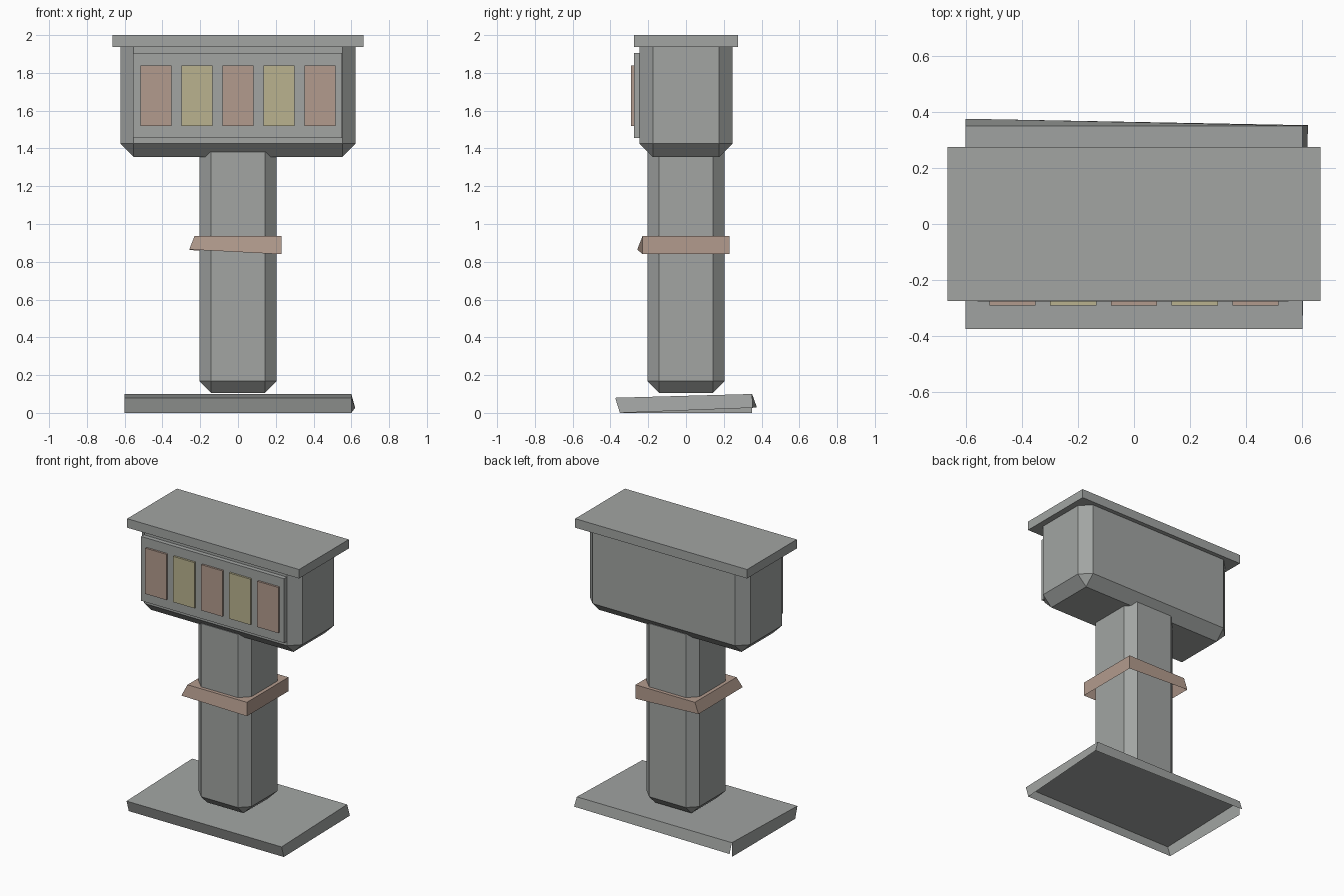
import bpy, bmesh
from mathutils import Vector

old = bpy.data.objects.get("Cube")
if old:
    bpy.data.objects.remove(old, do_unlink=True)


def material(name, r, g, b):
    m = bpy.data.materials.new(name)
    m.use_nodes = True
    m.diffuse_color = (r, g, b, 1)
    m.node_tree.nodes["Principled BSDF"].inputs["Base Color"].default_value = (r, g, b, 1)
    return m


GREY = material("stone grey", 0.36, 0.375, 0.365)
PINK = material("dusty pink", 0.45, 0.33, 0.27)
YELLOW = material("pale yellow", 0.49, 0.45, 0.275)


def finish(bm, name, mat):
    mesh = bpy.data.meshes.new(name)
    bm.to_mesh(mesh)
    bm.free()
    mesh.materials.append(mat)
    obj = bpy.data.objects.new(name, mesh)
    bpy.context.collection.objects.link(obj)
    return obj


def box_bmesh(lo, hi):
    """Box from its lowest to its highest corner."""
    lo, hi = Vector(lo), Vector(hi)
    bm = bmesh.new()
    bmesh.ops.create_cube(bm, size=1)
    for v in bm.verts:
        v.co = (lo + hi) / 2 + v.co * (hi - lo)
    return bm


def box(name, lo, hi, mat):
    return finish(box_bmesh(lo, hi), name, mat)


def chamfered_box(name, lo, hi, cut, mat):
    """Box with every edge cut except those round the top."""
    bm = box_bmesh(lo, hi)
    edges = [e for e in bm.edges if min(v.co.z for v in e.verts) < hi[2] - 0.001]
    bmesh.ops.bevel(bm, geom=edges, offset=cut, segments=1, affect='EDGES')
    return finish(bm, name, mat)


def warped_shell(name, lo, hi, moves, mat, loose_left_end=False):
    """Box open underneath; moves maps corner signs to shifted positions."""
    bm = box_bmesh(lo, hi)
    mid = (Vector(lo) + Vector(hi)) / 2
    bottom = [f for f in bm.faces if f.normal.z < -0.5]
    bmesh.ops.delete(bm, geom=bottom, context='FACES_ONLY')
    if loose_left_end:
        end = [f for f in bm.faces if f.normal.x < -0.5]
        bmesh.ops.split(bm, geom=end)
    corners = {v: tuple(1 if v.co[i] > mid[i] else -1 for i in range(3)) for v in bm.verts}
    for v, key in corners.items():
        # the loose end keeps its square back corner
        on_end = loose_left_end and all(f.normal.x < -0.5 for f in v.link_faces)
        if key in moves and not (on_end and key[1:] == (1, -1)):
            v.co = moves[key]
    return finish(bm, name, mat)


# Foot plate, slightly warped
warped_shell("base_plate", (-0.6, -0.35, 0), (0.6, 0.35, 0.1), {
    (-1, -1, 1): (-0.6, -0.375, 0.08),
    (1, -1, 1): (0.6, -0.375, 0.08),
    (-1, 1, -1): (-0.6, 0.375, 0.03),
    (1, 1, -1): (0.62, 0.352, 0.027),
}, GREY, loose_left_end=True)

# Column and its band
chamfered_box("column", (-0.205, -0.205, 0.105), (0.205, 0.205, 1.38), 0.063, GREY)
warped_shell("column_band", (-0.23, -0.23, 0.84), (0.23, 0.23, 0.937), {
    (-1, -1, -1): (-0.258, -0.258, 0.865),
    (-1, 1, -1): (-0.258, 0.23, 0.862),
}, PINK)

# Head and lid
chamfered_box("head", (-0.622, -0.245, 1.355), (0.622, 0.245, 1.937), 0.07, GREY)
box("lid", (-0.665, -0.275, 1.937), (0.665, 0.275, 2.0), GREY)

# Front panel with five alternating tiles
box("front_panel", (-0.557, -0.276, 1.455), (0.55, -0.24, 1.905), GREY)
for i in range(5):
    x = (i - 2) * 0.2165
    box(f"panel_tile_{i + 1}", (x - 0.082, -0.29, 1.52), (x + 0.082, -0.27, 1.84),
        YELLOW if i % 2 else PINK)
